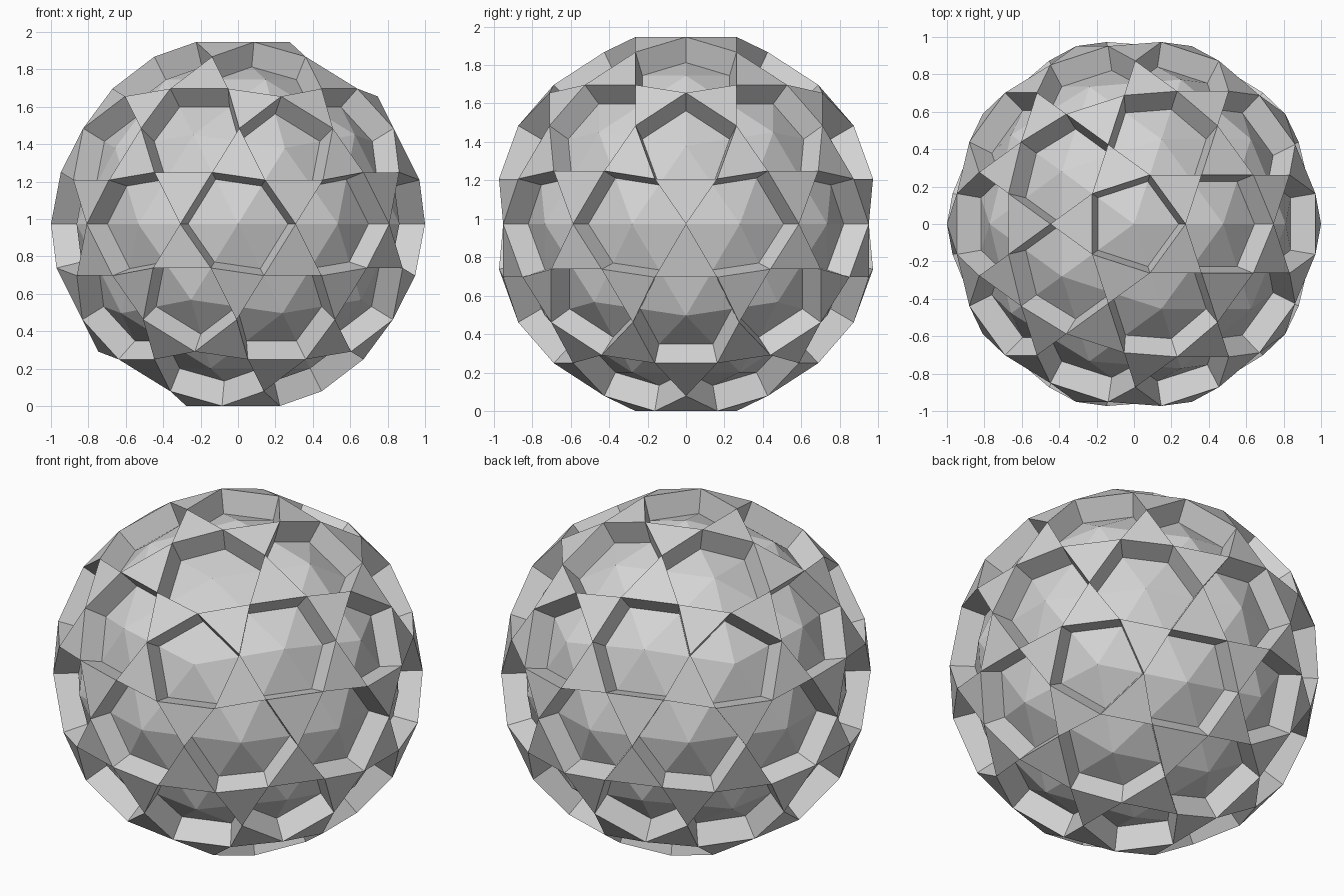
import bpy
import bmesh

cube = bpy.data.objects.get("Cube")
if cube:
    bpy.data.objects.remove(cube, do_unlink=True)

OUTER = 1.0515     # radius of the ball the raised plates are cut from
CORE = 0.863       # core size relative to the plates
CENTRE = (0, 0, 0.973)

# Single grey material
grey = bpy.data.materials.new("light_grey")
grey.use_nodes = True
colour = (0.65, 0.65, 0.65, 1)
grey.diffuse_color = colour
grey.node_tree.nodes["Principled BSDF"].inputs["Base Color"].default_value = colour

# Faceted core ball
bpy.ops.mesh.primitive_ico_sphere_add(subdivisions=2, radius=OUTER * CORE, location=CENTRE)
core = bpy.context.object
core.name = "faceted_core"
core.data.materials.append(grey)

# Raised plates: one triangle per core face, joining its edge midpoints,
# with side walls running straight in to the core; the plates touch at
# their tips and leave five- and six-sided pockets between them
bm = bmesh.new()
for face in core.data.polygons:
    corners = [core.data.vertices[i].co for i in face.vertices]
    mids = [(corners[i] + corners[(i + 1) % 3]) / 2 for i in range(3)]
    top = [bm.verts.new(m / CORE) for m in mids]
    base = [bm.verts.new(m) for m in mids]
    bm.faces.new(top)
    for i in range(3):
        j = (i + 1) % 3
        bm.faces.new((base[i], base[j], top[j], top[i]))

mesh = bpy.data.meshes.new("raised_plates")
bm.to_mesh(mesh)
bm.free()
mesh.materials.append(grey)
plates = bpy.data.objects.new("raised_plates", mesh)
plates.location = CENTRE
bpy.context.collection.objects.link(plates)
